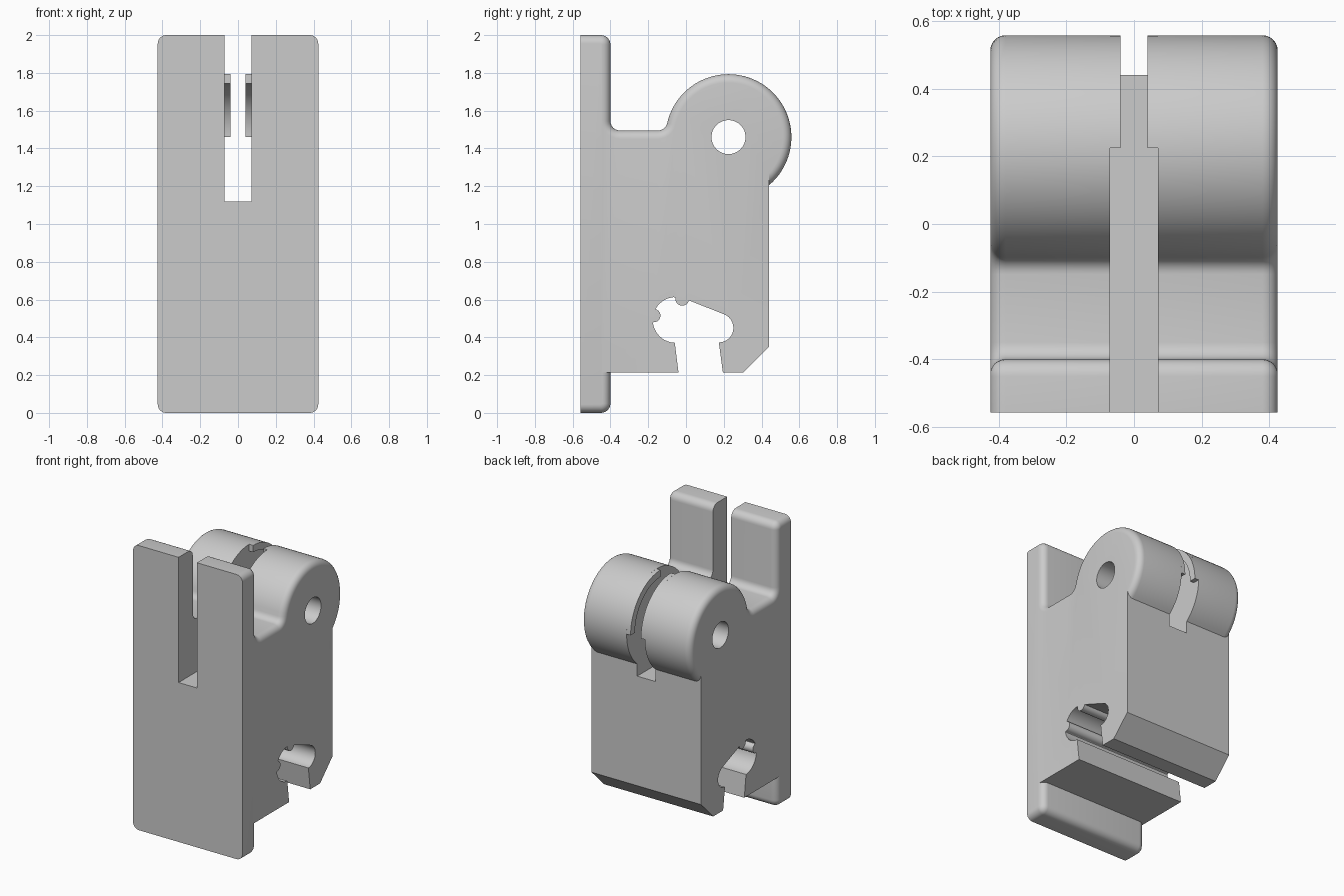
import bpy, bmesh
from math import sin, cos, acos, atan2, degrees, radians, sqrt, pi

if "Cube" in bpy.data.objects:
    bpy.data.objects.remove(bpy.data.objects["Cube"])

HALF_W, EDGE = 0.425, 0.045        # half width, rounding of the side edges
FRONT, BACK = -0.558, 0.44
PIN_Y, PIN_Z, BARREL = 0.225, 1.46, 0.333

grey = bpy.data.materials.new("plain grey")
grey.use_nodes = True
grey.diffuse_color = (0.6, 0.6, 0.6, 1)
grey.node_tree.nodes["Principled BSDF"].inputs["Base Color"].default_value = (0.6, 0.6, 0.6, 1)


def arc(y, z, r, a, b, n):
    """Points on a circle from angle a to b in degrees."""
    steps = [radians(a + (b - a) * i / n) for i in range(n + 1)]
    return [(y + r * cos(t), z + r * sin(t)) for t in steps]


def loft(name, sections):
    """Join (x, outline) sections into a closed solid."""
    bm = bmesh.new()
    rings = [[bm.verts.new((x, y, z)) for y, z in pts] for x, pts in sections]
    n = len(rings[0])
    for a, b in zip(rings, rings[1:]):
        for i in range(n):
            j = (i + 1) % n
            bm.faces.new((a[i], a[j], b[j], b[i]))
    bm.faces.new(rings[0])
    bm.faces.new(rings[-1])
    bmesh.ops.recalc_face_normals(bm, faces=bm.faces)
    mesh = bpy.data.meshes.new(name)
    bm.to_mesh(mesh)
    bm.free()
    mesh.materials.append(grey)
    obj = bpy.data.objects.new(name, mesh)
    bpy.context.collection.objects.link(obj)
    return obj


def activate(obj):
    bpy.ops.object.select_all(action='DESELECT')
    obj.select_set(True)
    bpy.context.view_layer.objects.active = obj


def cut(obj, cutter):
    cutter.hide_render = True
    mod = obj.modifiers.new("cut", 'BOOLEAN')
    mod.operation, mod.solver, mod.object = 'DIFFERENCE', 'EXACT', cutter
    activate(obj)
    bpy.ops.object.modifier_apply(modifier=mod.name)
    bpy.data.objects.remove(cutter)


def outline(d):
    """Side outline, with the rounded edges pulled in by d."""
    r = BARREL - d
    fillet_z = 1.545
    rise = fillet_z - PIN_Z
    run = sqrt((BARREL + 0.05) ** 2 - rise ** 2)
    touch = degrees(atan2(rise, -run))
    pts = [(FRONT, d), (FRONT, 2 - d)]
    # plate top, ledge and barrel
    pts += arc(-0.45, 1.95, 0.05 - d, 90, 0, 6)
    pts += arc(-0.35, fillet_z, 0.05 + d, 180, 270, 6)
    pts += arc(PIN_Y - run, fillet_z, 0.05 + d, 270, 180 + touch, 6)
    pts += arc(PIN_Y, PIN_Z, r, touch, -degrees(acos((BACK - PIN_Y) / r)), 48)[1:]
    # chamfered back corner
    pts += [(BACK, 0.35), (0.305, 0.215), (0.195, 0.215)]
    # keyhole channel with two small ridges
    pts += arc(0.174, 0.45, 0.077, -90, 70, 14)
    pts += arc(-0.02, 0.605, 0.037, -15, -190, 12)
    pts += arc(-0.055, 0.492, 0.121, 95, 151, 6)
    pts += arc(-0.17, 0.515, 0.035, 75, -92, 12)
    pts += arc(-0.055, 0.492, 0.121, 187, 268, 9)
    pts += [(-0.04, 0.215), (-0.4 - d, 0.215)]
    # plate foot
    pts += arc(-0.45, 0.05, 0.05 - d, 0, -90, 6)
    return pts


# Body with rounded side edges
angles = [pi / 2 * i / 6 for i in range(7)]
half = [(HALF_W - EDGE + EDGE * sin(t), outline(EDGE * (1 - cos(t)))) for t in angles]
body = loft("clip_body", [(-x, pts) for x, pts in reversed(half)] + half)

# Pin hole through the barrel and the centre slot
hole = arc(PIN_Y, PIN_Z, 0.09, 0, 352.5, 47)
cut(body, loft("pin_hole_cutter", [(-1, hole), (1, hole)]))
slot = [(-1, 1.12), (1, 1.12), (1, 2.5), (-1, 2.5)]
cut(body, loft("slot_cutter", [(-0.071, slot), (0.071, slot)]))

# Quarter-ring lips that narrow the slot
lip = arc(PIN_Y, PIN_Z, BARREL, 0, 90, 24) + arc(PIN_Y, PIN_Z, 0.285, 90, 0, 24)
parts = [body]
for side, s in (("left", 1), ("right", -1)):
    parts.append(loft(side + "_slot_lip", [(s * 0.04, lip), (s * 0.071, lip)]))

for obj in parts:
    activate(obj)
    bpy.ops.object.shade_smooth_by_angle(angle=radians(30))
